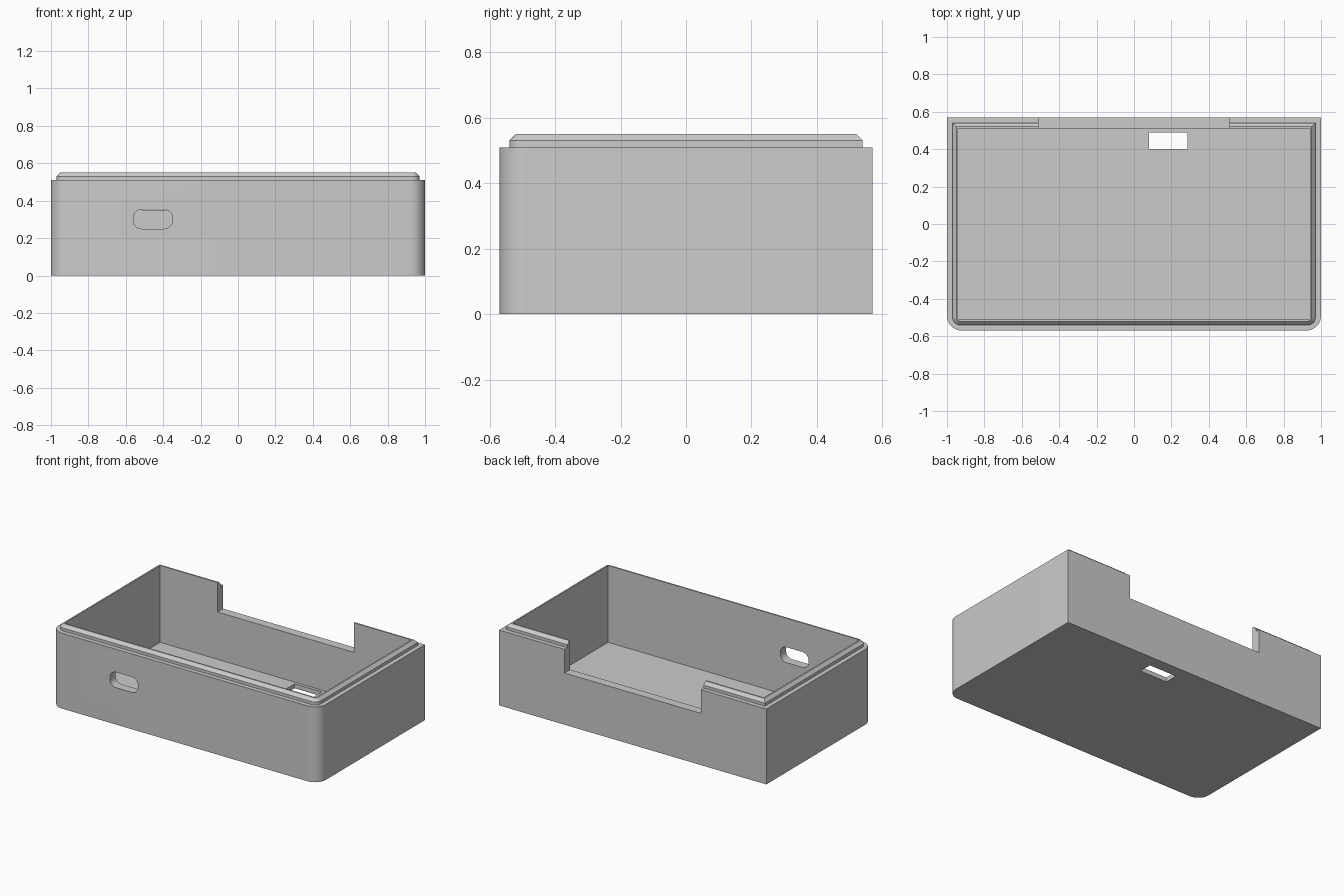
import bpy, bmesh
from math import cos, sin, pi

if "Cube" in bpy.data.objects:
    bpy.data.objects.remove(bpy.data.objects["Cube"])

grey = bpy.data.materials.new("plain grey")
grey.use_nodes = True
colour = (0.6, 0.6, 0.6, 1)
grey.diffuse_color = colour
grey.node_tree.nodes["Principled BSDF"].inputs["Base Color"].default_value = colour


def rounded(hx, hy, r_front, r_back=0.0, steps=10):
    """Counter-clockwise outline with separate front and back corner radii."""
    pts = []
    for sx, sy, start in ((-1, -1, pi), (1, -1, 1.5 * pi), (1, 1, 0), (-1, 1, pi / 2)):
        r = r_front if sy < 0 else r_back
        n = steps if r else 0
        for i in range(n + 1):
            a = start + (pi / 2) * i / max(n, 1)
            pts.append((sx * (hx - r) + r * cos(a), sy * (hy - r) + r * sin(a)))
    return pts


def loft(name, rings, place=lambda x, y, z: (x, y, z)):
    """Closed solid through a list of (outline, height) rings."""
    bm = bmesh.new()
    loops = [[bm.verts.new(place(x, y, z)) for x, y in pts] for pts, z in rings]
    for a, b in zip(loops, loops[1:]):
        for i in range(len(a)):
            j = (i + 1) % len(a)
            bm.faces.new((a[i], a[j], b[j], b[i]))
    bm.faces.new(loops[0][::-1])
    bm.faces.new(loops[-1])
    bmesh.ops.recalc_face_normals(bm, faces=bm.faces)
    mesh = bpy.data.meshes.new(name)
    bm.to_mesh(mesh)
    bm.free()
    obj = bpy.data.objects.new(name, mesh)
    bpy.context.collection.objects.link(obj)
    mesh.materials.append(grey)
    return obj


def block(name, x0, x1, y0, y1, z0, z1):
    outline = [(x0, y0), (x1, y0), (x1, y1), (x0, y1)]
    return loft(name, [(outline, z0), (outline, z1)])


# Tray body with its stepped, chamfered lip
body = rounded(1.0, 0.57, 0.08)
lip = rounded(0.97, 0.54, 0.04)
lip_top = rounded(0.95, 0.52, 0.02)
tray = loft("tray", [(body, 0), (body, 0.51), (lip, 0.51), (lip, 0.53), (lip_top, 0.55)])

# Cavity, rear notch, floor slot and rounded front port
port = rounded(0.105, 0.052, 0.045, 0.045)
cutters = [
    block("cavity_cutter", -0.94, 0.94, -0.51, 0.51, 0.03, 0.8),
    block("notch_cutter", -0.51, 0.51, 0.45, 0.7, 0.35, 0.8),
    block("slot_cutter", 0.08, 0.285, 0.40, 0.49, -0.1, 0.1),
    loft("port_cutter", [(port, -0.7), (port, -0.45)],
         lambda x, y, z: (x - 0.455, z, y + 0.302)),
]
for cutter in cutters:
    cutter.hide_render = True
    cutter.display_type = 'WIRE'
    cut = tray.modifiers.new(cutter.name, 'BOOLEAN')
    cut.operation = 'DIFFERENCE'
    cut.solver = 'EXACT'
    cut.object = cutter

# Apply the cuts and remove the cutters
bpy.context.view_layer.objects.active = tray
tray.select_set(True)
for cutter in cutters:
    bpy.ops.object.modifier_apply(modifier=cutter.name)
    bpy.data.objects.remove(cutter)
bpy.ops.object.shade_smooth_by_angle(angle=pi / 6)
